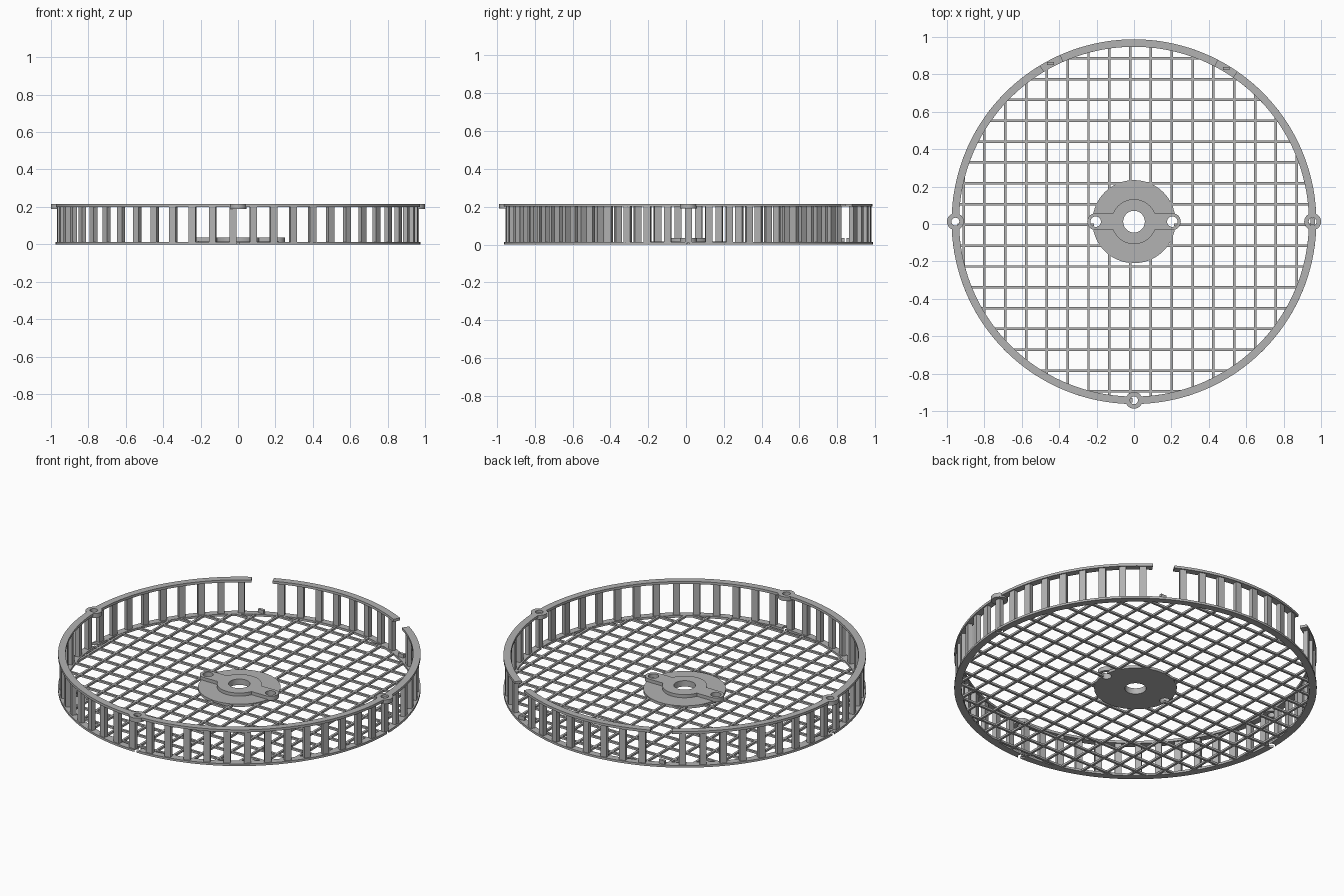
import bpy, bmesh, math
from mathutils import Matrix, Vector

cube = bpy.data.objects.get("Cube")
if cube:
    bpy.data.objects.remove(cube)

CY = 0.0125                  # centre of the round basket in y
R_IN, R_OUT, TOP = 0.935, 0.975, 0.215
RIM_MID = 0.955
FLOOR = 0.013

grey = bpy.data.materials.new("grey plastic")
grey.use_nodes = True
colour = (0.45, 0.45, 0.45, 1)
grey.diffuse_color = colour
grey.node_tree.nodes["Principled BSDF"].inputs["Base Color"].default_value = colour


def finish(name, bm):
    bmesh.ops.recalc_face_normals(bm, faces=bm.faces)
    mesh = bpy.data.meshes.new(name)
    bm.to_mesh(mesh)
    bm.free()
    mesh.materials.append(grey)
    obj = bpy.data.objects.new(name, mesh)
    bpy.context.collection.objects.link(obj)
    return obj


def add_box(bm, centre, size, angle=0):
    m = (Matrix.Translation(centre) @ Matrix.Rotation(angle, 4, 'Z')
         @ Matrix.Diagonal((*size, 1)))
    bmesh.ops.create_cube(bm, size=1, matrix=m)


def cylinder(name, x, y, r, z0, z1, sides=48):
    bm = bmesh.new()
    bmesh.ops.create_cone(bm, cap_ends=True, segments=sides, radius1=r, radius2=r,
                          depth=z1 - z0, matrix=Matrix.Translation((x, y, (z0 + z1) / 2)))
    return finish(name, bm)


def box(name, centre, size):
    bm = bmesh.new()
    add_box(bm, centre, size)
    return finish(name, bm)


def combine(obj, tool, operation):
    """Apply a boolean and remove the tool object."""
    tool.hide_render = True
    mod = obj.modifiers.new("cut", 'BOOLEAN')
    mod.operation, mod.object, mod.solver = operation, tool, 'EXACT'
    bpy.context.view_layer.objects.active = obj
    bpy.ops.object.modifier_apply(modifier=mod.name)
    bpy.data.objects.remove(tool)


def drill(obj, x, y, r):
    combine(obj, cylinder("drill", x, y, r, -0.1, 0.4, 32), 'DIFFERENCE')


def ring(name, z0, z1, start=0, end=360):
    """Rectangular section swept around the basket axis."""
    bm = bmesh.new()
    closed = end - start >= 360
    steps = max(4, round((end - start) / 2.5))
    section = [(R_IN, z0), (R_OUT, z0), (R_OUT, z1), (R_IN, z1)]
    loops = []
    for i in range(steps + (not closed)):
        a = math.radians(start + (end - start) * i / steps)
        loops.append([bm.verts.new((r * math.cos(a), CY + r * math.sin(a), z))
                      for r, z in section])
    for i in range(steps):
        a, b = loops[i], loops[(i + 1) % len(loops)]
        for k in range(4):
            n = (k + 1) % 4
            bm.faces.new((a[k], a[n], b[n], b[k]))
    if not closed:
        bm.faces.new(loops[0])
        bm.faces.new(loops[-1])
    return finish(name, bm)


tabs = [("left", RIM_MID, CY), ("right", -RIM_MID, CY), ("front", 0, CY - RIM_MID)]

# Rims: full lower ring, upper ring broken by two gaps at the back
lower_rim = ring("lower_rim", 0, FLOOR)
upper_back = ring("upper_rim_back", 0.2, TOP, 62.5, 114)
upper_front = ring("upper_rim_front", 0.2, TOP, 121, 415.5)
for side, x, y in tabs:
    tab = cylinder("screw_tab_" + side, x, y, 0.045, 0.19, TOP)
    for part in (tab, lower_rim, upper_front):
        drill(part, x, y, 0.021)

# Upright slats, leaving out the two at the rim gaps
SLATS, MISSING = 55, (9, 18)
bm = bmesh.new()
for i in range(SLATS):
    if i not in MISSING:
        a = math.tau * i / SLATS
        add_box(bm, (RIM_MID * math.cos(a), CY + RIM_MID * math.sin(a), 0.105),
                (0.025, 0.037, 0.195), a)
finish("wall_slats", bm)

# Short pegs below the gaps
bm = bmesh.new()
for i in MISSING:
    a = math.tau * i / SLATS
    add_box(bm, (RIM_MID * math.cos(a), CY + RIM_MID * math.sin(a), 0.02),
            (0.037, 0.016, 0.03))
finish("gap_pegs", bm)

# Floor grid, each bar trimmed to the rim and to the hub
PITCH, BAR, HUB_CUT = 0.1113, 0.013, 0.215


def grid(name, first, count, along_x):
    bm = bmesh.new()
    for i in range(count):
        o = first + PITCH * i
        off = o - CY if along_x else o
        outer = math.sqrt(0.945 ** 2 - off ** 2)
        inner = math.sqrt(max(0, HUB_CUT ** 2 - off ** 2))
        spans = [(inner, outer), (-outer, -inner)] if inner else [(-outer, outer)]
        for s, e in spans:
            mid, length = (s + e) / 2, e - s
            if along_x:
                add_box(bm, (mid, o, 0.006), (length, BAR, 0.012))
            else:
                add_box(bm, (o, CY + mid, 0.006), (BAR, length, 0.012))
    finish(name, bm)


grid("floor_bars_across", -0.895, 17, True)
grid("floor_bars_lengthwise", -0.911, 17, False)

# Hub: thin disc under a raised boss with two screw ears
EAR = 0.205
disc = cylinder("hub_disc", 0, CY, 0.222, 0, 0.016, 72)
plate = cylinder("hub_plate", 0, CY, 0.12, 0.01, 0.035, 72)
combine(plate, box("arm", (0, CY, 0.0225), (2 * EAR, 0.09, 0.025)), 'UNION')
for x in (-EAR, EAR):
    combine(plate, cylinder("ear", x, CY, 0.045, 0.01, 0.035), 'UNION')
for part in (disc, plate):
    drill(part, 0, CY, 0.058)
    for x in (-EAR, EAR):
        drill(part, x, CY, 0.028)

# Smooth the round walls, keep hard edges
bpy.ops.object.select_all(action='DESELECT')
for obj in bpy.context.collection.objects:
    if obj.type == 'MESH' and grey.name in obj.data.materials:
        obj.select_set(True)
        bpy.context.view_layer.objects.active = obj
bpy.ops.object.shade_smooth_by_angle(angle=math.radians(30))
